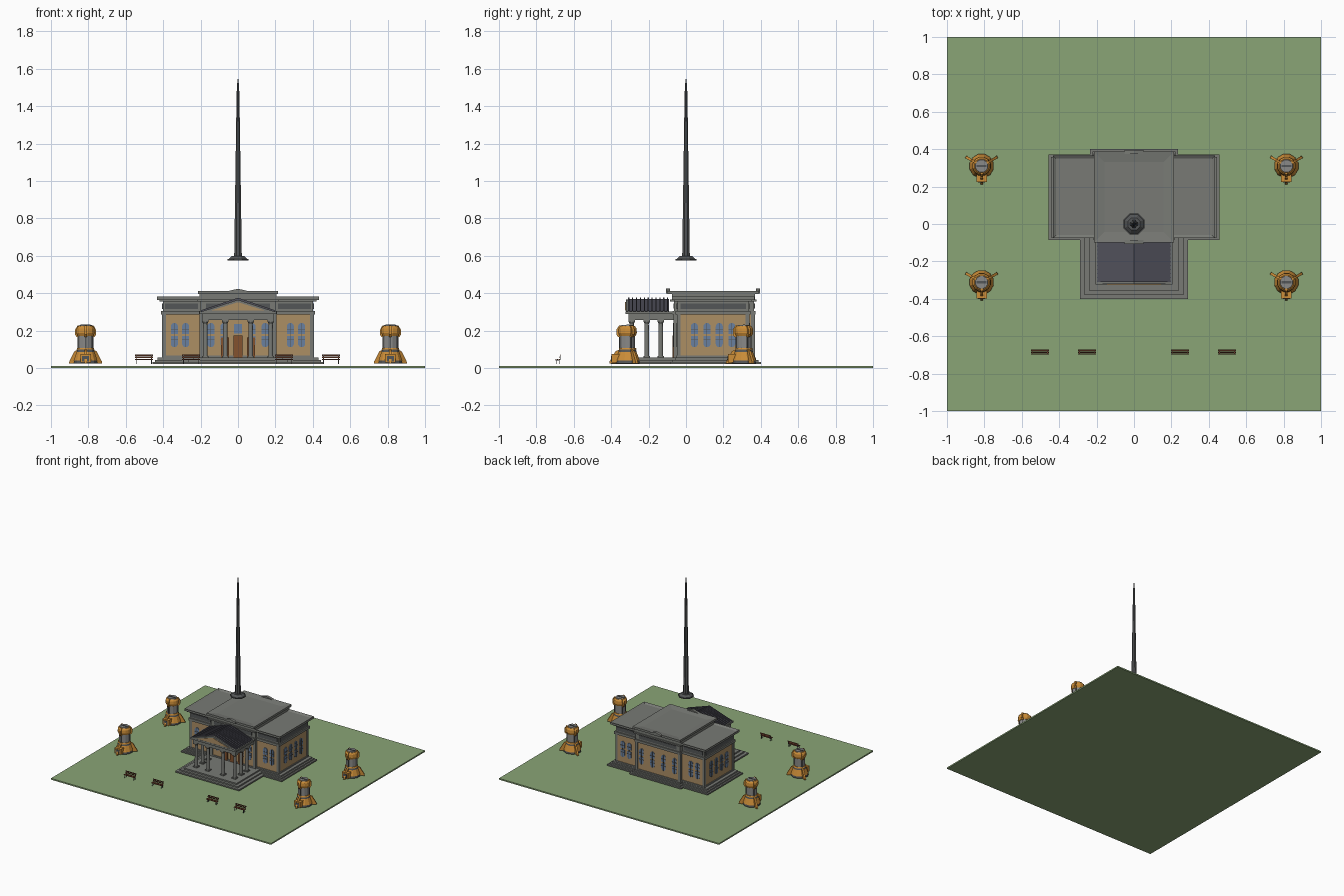
import bpy, bmesh, math
from mathutils import Matrix, Vector


def mat(name, r, g, b):
    lin = [(c / 255 / 12.92) if c < 10 else ((c / 255 + 0.055) / 1.055) ** 2.4 for c in (r, g, b)]
    m = bpy.data.materials.new(name)
    m.diffuse_color = (*lin, 1)
    return m


GRASS = mat("grass_green", 138, 165, 118)
STONE = mat("stone_grey", 120, 122, 117)
DARK = mat("dark_grey", 84, 86, 87)
SLATE = mat("slate_roof", 80, 80, 90)
WALL = mat("tan_wall", 172, 142, 100)
GLASS = mat("blue_glass", 104, 128, 160)
DOOR = mat("door_brown", 132, 82, 46)
ORANGE = mat("orange_paint", 205, 142, 56)
WOOD = mat("bench_wood", 108, 62, 42)
METAL = mat("light_metal", 138, 138, 136)
parts = {}


def part(name, m):
    if name not in parts:
        parts[name] = (bmesh.new(), m)
    return parts[name][0]


def box(name, m, x0, x1, y0, y1, z0, z1, M=Matrix(), sink=None):
    """Box by its limits; sink=(border, depth) recesses the top face."""
    bm = part(name, m)
    c = Matrix.Translation(((x0 + x1) / 2, (y0 + y1) / 2, (z0 + z1) / 2))
    s = Matrix.Diagonal((x1 - x0, y1 - y0, z1 - z0, 1))
    vs = bmesh.ops.create_cube(bm, size=1, matrix=M @ c @ s)["verts"]
    if sink:
        top = max({f for v in vs for f in v.link_faces}, key=lambda f: f.calc_center_median().z)
        bmesh.ops.inset_region(bm, faces=[top], thickness=sink[0])
        bmesh.ops.translate(bm, verts=top.verts[:], vec=(0, 0, -sink[1]))


def prism(name, m, pts, depth, M=Matrix()):
    """Outline in local x-z, extruded towards local -y."""
    bm = part(name, m)
    f = bm.faces.new([bm.verts.new(M @ Vector((x, 0, z))) for x, z in pts])
    ext = bmesh.ops.extrude_face_region(bm, geom=[f], use_keep_orig=True)["geom"]
    bmesh.ops.translate(bm, verts=[v for v in ext if isinstance(v, bmesh.types.BMVert)],
                        vec=M.to_3x3() @ Vector((0, -depth, 0)))


def cone(name, m, x, y, z0, z1, r0, r1, n=12):
    M = Matrix.Translation((x, y, (z0 + z1) / 2)) @ Matrix.Rotation(math.pi / n, 4, 'Z')
    bmesh.ops.create_cone(part(name, m), cap_ends=True, segments=n, radius1=r0, radius2=r1,
                          depth=z1 - z0, matrix=M)


def place(x, y, a=0, z=0):
    return Matrix.Translation((x, y, z)) @ Matrix.Rotation(math.radians(a), 4, 'Z')


def window(x, y, a):
    """Tall window: arched upper pane, lower pane rounded below, stone sill bar."""
    M, w = place(x, y, a), 0.019
    arc = [(w * math.cos(t * math.pi / 8), w * math.sin(t * math.pi / 8)) for t in range(9)]
    prism("window_panes", GLASS, [(w, 0.183)] + [(u, 0.222 + v) for u, v in arc] + [(-w, 0.183)], 0.004, M)
    prism("window_panes", GLASS, [(w, 0.171)] + [(u, 0.13 - v) for u, v in arc] + [(-w, 0.171)], 0.004, M)
    box("window_bars", DARK, -0.0015, 0.0015, -0.007, 0, 0.112, 0.24, M)
    for z in (0.15, 0.205):
        box("window_bars", DARK, -w, w, -0.007, 0, z, z + 0.003, M)


# Lawn
box("lawn", GRASS, -1, 1, -1, 1, 0, 0.011)

# Stepped plinths under the wings, centre block and portico
for i in range(3):
    d, z0, z1 = 0.013 * i, 0.022 + 0.011 * i, 0.033 + 0.011 * i
    box("plinth_wings", STONE, -0.457 + d, 0.457 - d, -0.085 + d, 0.372 - d, z0, z1)
    box("plinth_centre", STONE, -0.235 + d, 0.235 - d, -0.1 + d, 0.4 - d, z0, z1)
    box("plinth_portico", STONE, -0.29 + 2 * d, 0.29 - 2 * d, -0.4 + 1.6 * d, -0.06, z0, z1)

# Wings: wall, corner pilasters, frieze, cornice, recessed roof
for s in (-1, 1):
    def wing(name, m, xi, xo, *rest, **k):
        box(name, m, min(s * xi, s * xo), max(s * xi, s * xo), *rest, **k)
    wing("wing_walls", WALL, 0.18, 0.40, -0.045, 0.335, 0.05, 0.29)
    for y in (-0.049, 0.319):
        wing("wing_pilasters", STONE, 0.386, 0.405, y, y + 0.02, 0.05, 0.29)
    wing("wing_base_trim", STONE, 0.18, 0.406, -0.052, 0.342, 0.05, 0.066)
    wing("wing_frieze", STONE, 0.18, 0.412, -0.056, 0.346, 0.285, 0.305)
    wing("wing_frieze", STONE, 0.18, 0.402, -0.046, 0.336, 0.305, 0.36)
    wing("wing_frieze_panels", DARK, 0.215, 0.39, -0.05, 0.34, 0.316, 0.346)
    wing("wing_frieze_panels", DARK, 0.3, 0.407, -0.03, 0.32, 0.316, 0.346)
    wing("wing_cornice", STONE, 0.18, 0.42, -0.062, 0.352, 0.355, 0.365)
    wing("wing_cornice", STONE, 0.18, 0.434, -0.076, 0.366, 0.365, 0.382, sink=(0.024, 0.01))
    for x in (0.28, 0.34):
        window(s * x, -0.045, 0)
        window(s * x, 0.335, 180)
    for y in (0.045, 0.112, 0.178, 0.245):
        window(s * 0.40, y, s * 90)

# Centre block with parapet roof
box("centre_walls", WALL, -0.2, 0.2, -0.062, 0.362, 0.05, 0.29)
box("centre_base_trim", STONE, -0.206, 0.206, -0.068, 0.368, 0.05, 0.066)
for x in (-0.207, 0.185):
    for y in (-0.068, 0.348):
        box("centre_pilasters", STONE, x, x + 0.022, y, y + 0.02, 0.05, 0.29)
box("centre_frieze", STONE, -0.208, 0.208, -0.072, 0.372, 0.285, 0.305)
box("centre_frieze", STONE, -0.202, 0.202, -0.064, 0.364, 0.305, 0.385)
box("centre_frieze_panel", DARK, -0.17, 0.17, -0.066, 0.368, 0.318, 0.346)
box("centre_cornice", STONE, -0.216, 0.216, -0.085, 0.378, 0.355, 0.366)
box("centre_parapet", STONE, -0.207, 0.207, -0.075, 0.37, 0.366, 0.4)
box("centre_parapet", STONE, -0.215, 0.215, -0.1, 0.388, 0.396, 0.413, sink=(0.08, 0.008))
for y in (-0.085, 0.396):
    prism("parapet_crests", STONE, [(-0.05, 0.398), (0.05, 0.398), (0.05, 0.412), (0, 0.424), (-0.05, 0.412)],
          0.022, place(0, y))
for x in (-0.15, -0.05, 0.05, 0.15):
    window(x, 0.362, 180)

# Entrance wall behind the columns
for s in (-1, 1):
    for x in (0.075, 0.145):
        window(s * x, -0.062, 0)
    box("doors", DOOR, s * 0.07 - 0.021, s * 0.07 + 0.021, -0.071, -0.06, 0.055, 0.162)
    box("door_split", DARK, s * 0.07 - 0.0015, s * 0.07 + 0.0015, -0.073, -0.06, 0.055, 0.162)
box("centre_door", DOOR, -0.024, 0.024, -0.071, -0.06, 0.055, 0.175)
box("centre_fanlight", GLASS, -0.022, 0.022, -0.068, -0.06, 0.185, 0.235)

# Portico columns
spots = [(x, -0.29) for x in (-0.175, -0.068, 0.068, 0.175)]
spots += [(x, y) for x in (-0.175, 0.175) for y in (-0.21, -0.135)]
for x, y in spots:
    box("column_bases", STONE, x - 0.017, x + 0.017, y - 0.017, y + 0.017, 0.053, 0.064)
    cone("columns", STONE, x, y, 0.064, 0.246, 0.0135, 0.011)
    cone("column_capitals", STONE, x, y, 0.236, 0.248, 0.011, 0.018)
    box("column_capitals", STONE, x - 0.018, x + 0.018, y - 0.018, y + 0.018, 0.247, 0.258)

# Portico entablature, pediment and ribbed gable roof
box("entablature", STONE, -0.193, 0.193, -0.308, -0.06, 0.257, 0.29)
box("entablature", STONE, -0.206, 0.206, -0.323, -0.06, 0.288, 0.302)
prism("pediment", STONE, [(-0.2, 0.3), (0.2, 0.3), (0, 0.365)], 0.018, place(0, -0.304))
prism("tympanum", WALL, [(-0.145, 0.307), (0.145, 0.307), (0, 0.352)], 0.004, place(0, -0.321))
prism("portico_roof", SLATE, [(-0.196, 0.302), (0.196, 0.302), (0, 0.369)], 0.22, place(0, -0.09))
for i in range(11):
    prism("roof_ribs", SLATE, [(-0.199, 0.302), (0.199, 0.302), (0.199, 0.308), (0, 0.376), (-0.199, 0.308)],
          0.006, place(0, -0.095 - 0.0208 * i))

# Floating octagonal spire
cone("spire_foot", DARK, 0, 0, 0.574, 0.582, 0.06, 0.06, 8)
cone("spire_foot", DARK, 0, 0, 0.582, 0.598, 0.054, 0.036, 8)
cone("spire_shaft", DARK, 0, 0, 0.597, 1.1, 0.022, 0.014, 8)
cone("spire_shaft", DARK, 0, 0, 1.1, 1.47, 0.014, 0.008, 8)
cone("spire_tip", DARK, 0, 0, 1.47, 1.545, 0.008, 0.003, 8)

# Four pod towers
for x in (-0.815, 0.815):
    for y in (-0.312, 0.31):
        cone("pod_foot", DARK, x, y, 0.024, 0.04, 0.066, 0.064)
        cone("pod_skirt", ORANGE, x, y, 0.04, 0.085, 0.066, 0.05)
        cone("pod_collar", DARK, x, y, 0.085, 0.1, 0.05, 0.046)
        cone("pod_collar_ring", ORANGE, x, y, 0.098, 0.108, 0.05, 0.046)
        cone("pod_body", METAL, x, y, 0.105, 0.18, 0.041, 0.041)
        cone("pod_shoulder", ORANGE, x, y, 0.172, 0.188, 0.044, 0.051)
        cone("pod_shoulder", ORANGE, x, y, 0.188, 0.212, 0.051, 0.049)
        cone("pod_cap", ORANGE, x, y, 0.212, 0.224, 0.049, 0.04)
        cone("pod_lid", METAL, x, y, 0.222, 0.23, 0.036, 0.034)
        box("pod_lid_bar", DARK, x - 0.026, x + 0.026, y - 0.006, y + 0.006, 0.229, 0.233)
        box("pod_hatch", ORANGE, x - 0.028, x + 0.028, y - 0.085, y - 0.03, 0.03, 0.075)
        box("pod_hatch_door", DARK, x - 0.018, x + 0.018, y - 0.088, y - 0.08, 0.035, 0.065)
        for a in (180, 300, 60):
            M = place(x, y, a) @ Matrix.Rotation(math.pi / 2, 4, 'Z')
            M = place(x, y, a + 120 + 90) @ Matrix.Translation((0, 0.007, 0))
            prism("pod_legs", ORANGE, [(0.04, 0.024), (0.098, 0.024), (0.096, 0.036), (0.064, 0.09), (0.04, 0.1)],
                  0.014, M)
            prism("pod_straps", ORANGE, [(0.03, 0.165), (0.05, 0.165), (0.06, 0.178), (0.06, 0.205),
                                         (0.045, 0.228), (0.03, 0.228)], 0.014, M)
            box("pod_rails", DARK, 0.035, 0.046, -0.011, -0.003, 0.1, 0.17, M)

# Park benches
for x in (-0.502, -0.252, 0.247, 0.497):
    for i in range(3):
        y = -0.699 + 0.0085 * i
        box("bench_seats", WOOD, x - 0.048, x + 0.048, y, y + 0.007, 0.044, 0.048)
    for i in range(2):
        y, z = -0.677 + 0.003 * i, 0.053 + 0.01 * i
        box("bench_backs", WOOD, x - 0.048, x + 0.048, y, y + 0.003, z, z + 0.008)
    for s in (-0.04, 0.04):
        box("bench_frames", DARK, x + s - 0.002, x + s + 0.002, -0.697, -0.677, 0.04, 0.044)
        box("bench_frames", DARK, x + s - 0.002, x + s + 0.002, -0.675, -0.671, 0.042, 0.07)
        for y in (-0.696, -0.679):
            box("bench_frames", DARK, x + s - 0.002, x + s + 0.002, y, y + 0.003, 0.022, 0.042)

# Turn the collected parts into objects
for name, (bm, m) in parts.items():
    bmesh.ops.recalc_face_normals(bm, faces=bm.faces[:])
    me = bpy.data.meshes.new(name)
    bm.to_mesh(me)
    bm.free()
    me.materials.append(m)
    bpy.context.collection.objects.link(bpy.data.objects.new(name, me))
